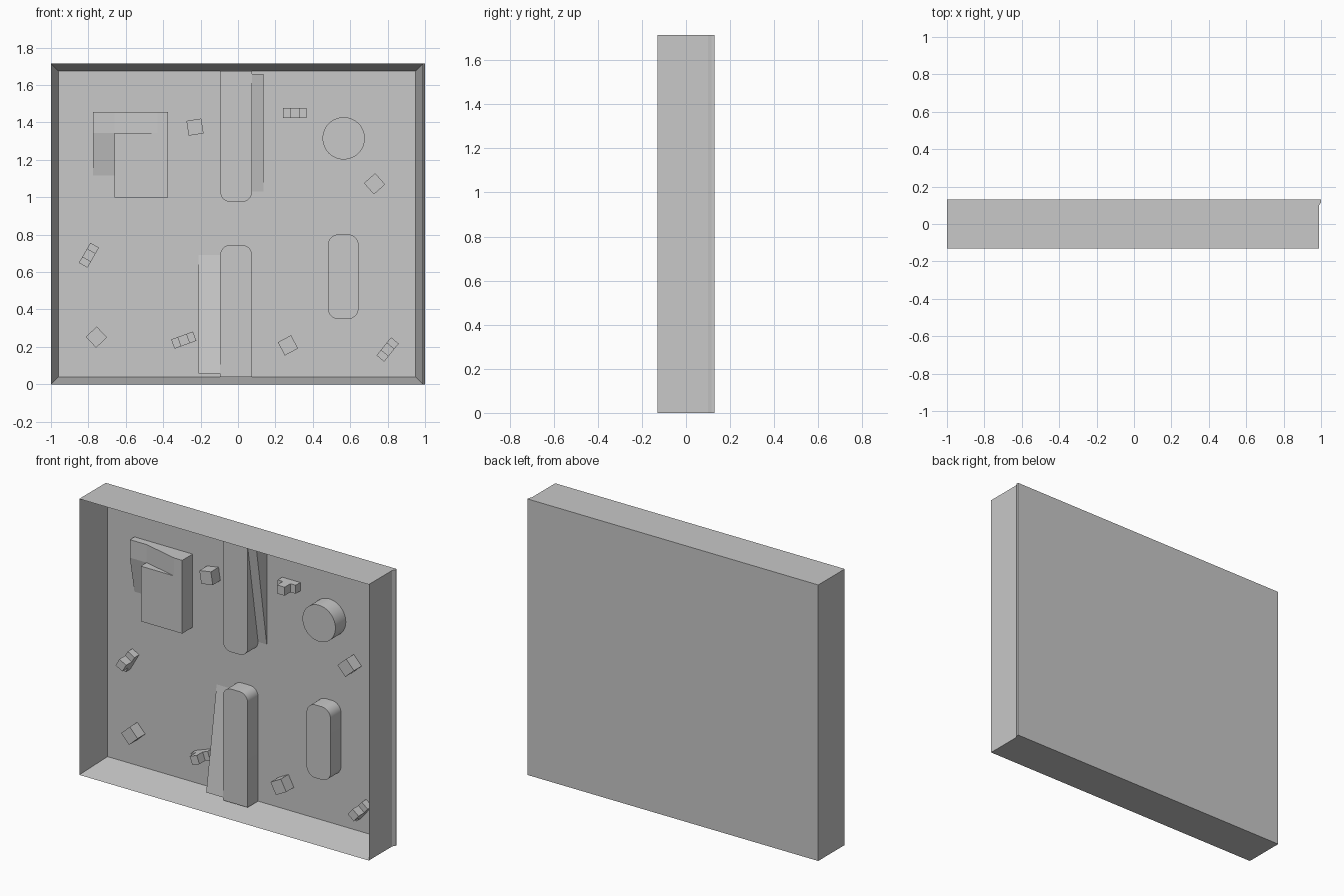
import bpy, bmesh
from math import sin, cos, pi, radians
from mathutils import Matrix

cube = bpy.data.objects.get("Cube")
if cube:
    bpy.data.objects.remove(cube, do_unlink=True)

GREY = (0.58, 0.58, 0.58, 1)
mat = bpy.data.materials.new("plain grey")
mat.use_nodes = True
mat.diffuse_color = GREY
mat.node_tree.nodes["Principled BSDF"].inputs["Base Color"].default_value = GREY

FLOOR = 0.09     # front surface of the recessed panel
SUNK = 0.10      # parts are seated slightly into the panel
TOP = -0.012     # front of the tall obstacles
RIM = 0.057
HEIGHT = 1.715


def finish(name, bm):
    bmesh.ops.recalc_face_normals(bm, faces=bm.faces)
    mesh = bpy.data.meshes.new(name)
    bm.to_mesh(mesh)
    bm.free()
    mesh.materials.append(mat)
    ob = bpy.data.objects.new(name, mesh)
    bpy.context.collection.objects.link(ob)
    return ob


def prism_bm(pts, axis, lo, hi):
    """Extrude a 2D profile along an axis; the profile uses the other two axes in order."""
    bm = bmesh.new()

    def place(p, t):
        co = list(p)
        co.insert("xyz".index(axis), t)
        return co
    a = [bm.verts.new(place(p, lo)) for p in pts]
    b = [bm.verts.new(place(p, hi)) for p in pts]
    bm.faces.new(a)
    bm.faces.new(b[::-1])
    n = len(pts)
    for i in range(n):
        j = (i + 1) % n
        bm.faces.new((a[i], a[j], b[j], b[i]))
    return bm


def prism(name, pts, axis, lo, hi):
    return finish(name, prism_bm(pts, axis, lo, hi))


def rounded(x0, x1, z0, z1, low_r, high_r, steps=8):
    """Rectangle outline with separate radii for the lower and upper corners."""
    pts = []
    corners = [(x1, z1, -1, -1, high_r), (x0, z1, 1, -1, high_r),
               (x0, z0, 1, 1, low_r), (x1, z0, -1, 1, low_r)]
    for q, (x, z, sx, sz, r) in enumerate(corners):
        if r == 0:
            pts.append((x, z))
            continue
        for i in range(steps + 1):
            a = (q + i / steps) * pi / 2
            pts.append((x + sx * r + r * cos(a), z + sz * r + r * sin(a)))
    return pts


def rect(x0, x1, z0, z1):
    return rounded(x0, x1, z0, z1, 0, 0)


def turned_box(name, x, z, angle, size, front, shift=0):
    """Box standing on the panel, turned in the plane of the panel."""
    w, h = size
    box = rect(shift - w / 2, shift + w / 2, -h / 2, h / 2)
    bm = prism_bm(box, "y", front, SUNK)
    turn = Matrix.Translation((x, 0, z)) @ Matrix.Rotation(-radians(angle), 4, "Y")
    bmesh.ops.transform(bm, matrix=turn, verts=bm.verts)
    return finish(name, bm)


# Tray: outline with a thin lip on one back edge, front face inset and pushed back
outline = [(-1, -0.13), (0.99, -0.13), (0.99, 0.10), (1, 0.115), (1, 0.13), (-1, 0.13)]
bm = prism_bm(outline, "z", 0, HEIGHT)
bmesh.ops.recalc_face_normals(bm, faces=bm.faces)
front = min(bm.faces, key=lambda f: f.calc_center_median().y)
bmesh.ops.inset_region(bm, faces=[front], thickness=RIM)
bmesh.ops.translate(bm, verts=front.verts, vec=(0, FLOOR + 0.13, 0))
finish("tray", bm)

# Central pillars growing from the top and bottom walls, with ramps beside them
prism("upper_pillar", rounded(-0.095, 0.075, 0.975, HEIGHT - 0.04, 0.055, 0), "y", TOP, SUNK)
prism("lower_pillar", rounded(-0.095, 0.075, 0.04, 0.745, 0, 0.055), "y", TOP, SUNK)
prism("upper_ramp", [(TOP, 1.66), (FLOOR, 1.03), (SUNK, 1.03), (SUNK, 1.66)], "x", 0.07, 0.135)
prism("lower_ramp", [(TOP, 0.057), (FLOOR, 0.69), (SUNK, 0.69), (SUNK, 0.057)], "x", -0.21, -0.09)

# Corner block: lower body, stepped top with a sloped notch, and a wedge under the step
prism("block_body", rect(-0.66, -0.375, 1.0, 1.343), "y", TOP, SUNK)
step = [(-0.775, SUNK), (-0.775, 0.045), (-0.66, 0.045),
        (-0.43, TOP), (-0.375, TOP), (-0.375, SUNK)]
prism("block_top", step, "z", 1.343, 1.455)
prism("block_wedge", [(0.045, 1.343), (FLOOR, 1.115), (SUNK, 1.115), (SUNK, 1.343)],
      "x", -0.775, -0.66)

# Round and oblong obstacles
disc = [(0.565 + 0.113 * cos(i * pi / 24), 1.315 + 0.113 * sin(i * pi / 24)) for i in range(48)]
prism("round_post", disc, "y", TOP, SUNK)
prism("oblong_post", rounded(0.48, 0.645, 0.348, 0.802, 0.06, 0.06), "y", TOP, SUNK)

# Small cubes
for i, (x, z, angle) in enumerate([(-0.23, 1.375, 9), (0.73, 1.072, 42),
                                   (-0.757, 0.252, 43), (0.267, 0.208, 28)]):
    turned_box(f"small_cube_{i + 1}", x, z, angle, (0.08, 0.08), 0.015)

# Small stepped bars: tall middle with a low step at each end
for i, (x, z, angle) in enumerate([(0.303, 1.45, 0), (-0.797, 0.69, 60),
                                   (-0.29, 0.236, 20), (0.8, 0.186, 51)]):
    turned_box(f"bar_middle_{i + 1}", x, z, angle, (0.052, 0.053), TOP)
    for side, s in (("left", 1), ("right", -1)):
        turned_box(f"bar_{side}_step_{i + 1}", x, z, angle, (0.036, 0.053), 0.045, s * 0.044)

# Smooth the curved walls, keep the edges sharp
for name in ("upper_pillar", "lower_pillar", "round_post", "oblong_post"):
    ob = bpy.data.objects[name]
    ob.select_set(True)
    bpy.context.view_layer.objects.active = ob
bpy.ops.object.shade_smooth_by_angle(angle=radians(30))
